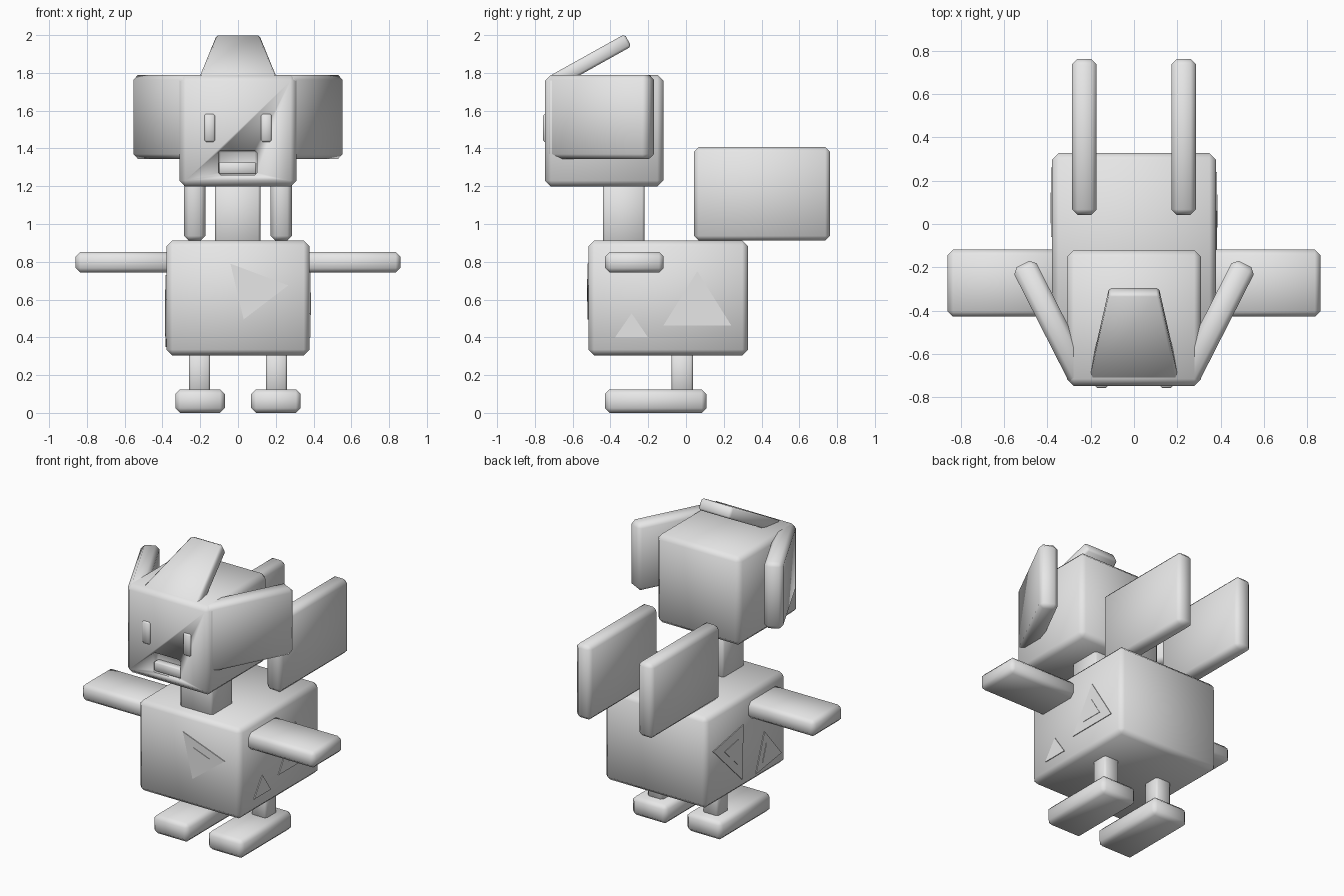
import bpy, bmesh, math
from mathutils import Vector, Matrix

if "Cube" in bpy.data.objects:
    bpy.data.objects.remove(bpy.data.objects["Cube"])

grey = bpy.data.materials.new("plain grey")
grey.diffuse_color = (0.8, 0.8, 0.8, 1)
grey.use_nodes = True
grey.node_tree.nodes["Principled BSDF"].inputs["Base Color"].default_value = grey.diffuse_color


def finish(name, bm, bevel=0.0):
    """Turn a bmesh into a coloured object with a chamfered edge."""
    bmesh.ops.recalc_face_normals(bm, faces=bm.faces)
    if bevel:
        bmesh.ops.bevel(bm, geom=bm.edges[:], offset=bevel, segments=1,
                        affect='EDGES', clamp_overlap=True)
    me = bpy.data.meshes.new(name)
    bm.to_mesh(me)
    bm.free()
    me.materials.append(grey)
    ob = bpy.data.objects.new(name, me)
    bpy.context.collection.objects.link(ob)
    bpy.ops.object.select_all(action='DESELECT')
    ob.select_set(True)
    bpy.context.view_layer.objects.active = ob
    bpy.ops.object.shade_smooth_by_angle(angle=math.radians(50))
    return ob


def box(name, x, y, z, bevel=0.025):
    """Chamfered box from (min, max) ranges."""
    bm = bmesh.new()
    bmesh.ops.create_cube(bm, size=1)
    for v in bm.verts:
        v.co = Vector([r[0] + (c + 0.5) * (r[1] - r[0]) for c, r in zip(v.co, (x, y, z))])
    return finish(name, bm, bevel)


def pair(name, x, y, z, bevel=0.025):
    """The same box on both sides."""
    box(name + "_right", x, y, z, bevel)
    box(name + "_left", (-x[1], -x[0]), y, z, bevel)


def prism(name, points, offset, bevel=0.0):
    """Extrude a flat polygon by an offset vector."""
    bm = bmesh.new()
    face = bm.faces.new([bm.verts.new(p) for p in points])
    res = bmesh.ops.extrude_face_region(bm, geom=[face], use_keep_orig=True)
    for g in res["geom"]:
        if isinstance(g, bmesh.types.BMVert):
            g.co += Vector(offset)
    return finish(name, bm, bevel)


# torso, neck and limbs
box("torso", (-0.378, 0.378), (-0.517, 0.328), (0.305, 0.912), 0.03)
box("neck", (-0.122, 0.118), (-0.44, -0.22), (0.88, 1.22), 0.012)
pair("arm", (0.33, 0.86), (-0.428, -0.118), (0.742, 0.853))
pair("leg", (0.147, 0.26), (-0.077, 0.038), (0.1, 0.33), 0.012)
pair("foot", (0.07, 0.332), (-0.43, 0.108), (0, 0.125))
pair("wing", (0.172, 0.286), (0.042, 0.762), (0.912, 1.408))

# head with a mouth recess
head = box("head", (-0.31, 0.31), (-0.747, -0.12), (1.198, 1.79), 0.032)
cutter = box("mouth_cutter", (-0.104, 0.1), (-0.9, -0.70), (1.26, 1.39), 0.012)
cutter.hide_render = True
cutter.hide_viewport = True
cut = head.modifiers.new("mouth", 'BOOLEAN')
cut.operation = 'DIFFERENCE'
cut.object = cutter
box("lower_lip", (-0.1, 0.096), (-0.744, -0.69), (1.264, 1.327), 0.006)
pair("eye", (0.122, 0.178), (-0.757, -0.73), (1.435, 1.582), 0.008)

# ears: slabs swept out and back from the front corners of the head
angle = math.radians(27)
for side, s in (("right", 1), ("left", -1)):
    along = Vector((math.sin(angle) * s, math.cos(angle), 0))
    inward = Vector((-math.cos(angle) * s, math.sin(angle), 0)) * 0.115
    tip = Vector((0.564 * s, -0.211, 1.345))
    root = tip - along * 0.598
    prism("ear_" + side, [root, tip, tip + inward, root + inward], (0, 0, 0.444), 0.025)

# crest: tapered plate leaning back from the forehead
bot, top = (-0.72, 1.785), (-0.325, 2.005)
prism("crest", [(-0.205, *bot), (0.205, *bot), (0.115, *top), (-0.115, *top)],
      (0, 0.036, -0.065), 0.012)


def triangle(name, corners, place, inner=None):
    """Thin raised triangle, optionally with a smaller one stacked on it."""
    def plate(n, pts, lo, hi):
        prism(n, [place(a, b, lo) for a, b in pts],
              Vector(place(0, 0, hi)) - Vector(place(0, 0, lo)))
    plate(name, corners, -0.001, 0.005)
    if inner:
        ca = sum(p[0] for p in corners) / 3
        cb = sum(p[1] for p in corners) / 3
        plate(name + "_inner", [(ca + (a - ca) * inner, cb + (b - cb) * inner)
                                for a, b in corners], 0.004, 0.008)


# triangle markings on the torso
def front(a, b, d):
    return (a, -0.517 - d, b)


def right(a, b, d):
    return (0.378 + d, a, b)


def left(a, b, d):
    return (-0.378 - d, a, b)


triangle("chest_triangle", [(-0.04, 0.79), (0.266, 0.675), (0.03, 0.495)], front, 0.4)
triangle("right_big_triangle", [(0.06, 0.75), (0.24, 0.462), (-0.12, 0.462)], right, 0.42)
triangle("right_small_triangle", [(-0.288, 0.527), (-0.2, 0.398), (-0.377, 0.398)], right)
triangle("left_back_triangle", [(0.26, 0.67), (-0.06, 0.73), (-0.045, 0.37)], left, 0.45)
triangle("left_front_triangle", [(-0.28, 0.6), (-0.46, 0.39), (-0.19, 0.35)], left, 0.45)
